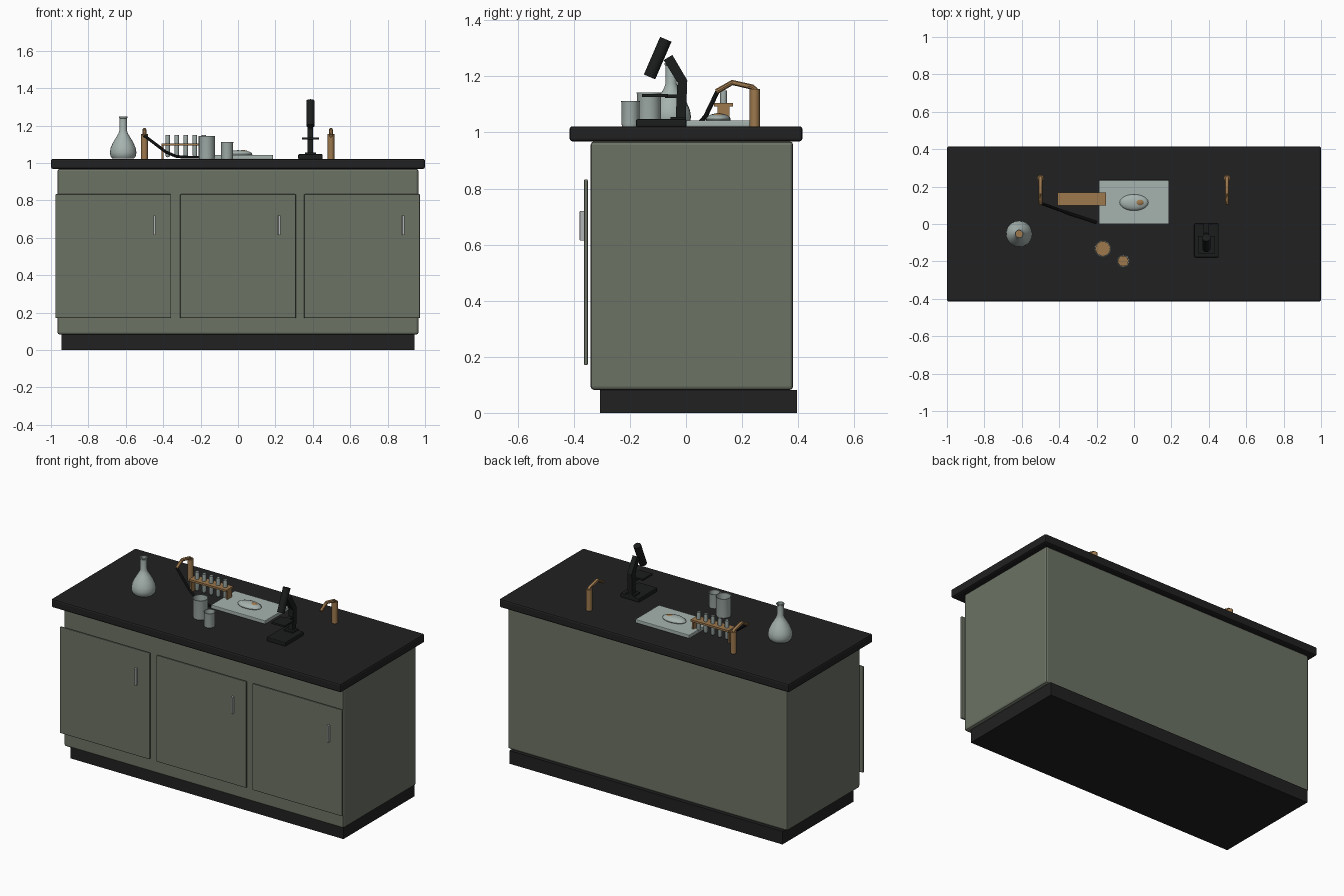
import bpy, bmesh, math
from mathutils import Vector, Matrix

if "Cube" in bpy.data.objects:
    bpy.data.objects.remove(bpy.data.objects["Cube"])


def mat(name, rgb):
    m = bpy.data.materials.new(name)
    m.diffuse_color = (*rgb, 1)
    m.use_nodes = True
    m.node_tree.nodes["Principled BSDF"].inputs["Base Color"].default_value = m.diffuse_color
    return m


GREEN = mat("sage_cabinet", (0.15, 0.17, 0.13))
BLACK = mat("black_worktop", (0.015, 0.015, 0.015))
DARK = mat("dark_metal", (0.011, 0.012, 0.012))
GLASS = mat("pale_glass", (0.38, 0.45, 0.43))
TAN = mat("brass_tan", (0.34, 0.19, 0.075))
STEEL = mat("steel", (0.45, 0.47, 0.47))


def finish(bm, name, material, smooth=True):
    bmesh.ops.recalc_face_normals(bm, faces=bm.faces[:])
    me = bpy.data.meshes.new(name)
    bm.to_mesh(me)
    bm.free()
    ob = bpy.data.objects.new(name, me)
    bpy.context.collection.objects.link(ob)
    me.materials.append(material)
    if smooth:
        for p in me.polygons:
            p.use_smooth = True
        me.set_sharp_from_angle(angle=math.radians(35))
    return ob


def box(name, lo, hi, material, bevel=0.0):
    bm = bmesh.new()
    bmesh.ops.create_cube(bm, size=1)
    lo, hi = Vector(lo), Vector(hi)
    for v in bm.verts:
        v.co = Vector([(lo[i] + hi[i]) / 2 + v.co[i] * (hi[i] - lo[i]) for i in range(3)])
    if bevel:
        bmesh.ops.bevel(bm, geom=bm.edges[:], offset=bevel, segments=2,
                        profile=0.5, affect='EDGES')
    return finish(bm, name, material, smooth=False)


def rod(name, points, radius, material, sides=12):
    """Round bar along a polyline."""
    bm = bmesh.new()
    pts = [Vector(p) for p in points]
    rings = []
    for i, p in enumerate(pts):
        d_in = (p - pts[i - 1]).normalized() if i else (pts[1] - p).normalized()
        d_out = (pts[i + 1] - p).normalized() if i < len(pts) - 1 else d_in
        d = (d_in + d_out).normalized()
        side = d.cross(Vector((0, 0, 1)))
        side = side.normalized() if side.length > 1e-4 else Vector((1, 0, 0))
        up = side.cross(d)
        rings.append([bm.verts.new(p + radius * (side * math.cos(a) + up * math.sin(a)))
                      for a in (2 * math.pi * k / sides for k in range(sides))])
    for a, b in zip(rings, rings[1:]):
        for k in range(sides):
            bm.faces.new((a[k], a[(k + 1) % sides], b[(k + 1) % sides], b[k]))
    bm.faces.new(rings[0])
    bm.faces.new(rings[-1])
    return finish(bm, name, material)


def lathe(name, x, y, profile, material, sides=20):
    """Revolve (radius, z) points; radius 0 closes on the axis."""
    bm = bmesh.new()
    verts = [bm.verts.new((r, 0, z)) for r, z in profile]
    edges = [bm.edges.new(e) for e in zip(verts, verts[1:])]
    bmesh.ops.spin(bm, geom=verts + edges, cent=(0, 0, 0), axis=(0, 0, 1),
                   angle=2 * math.pi, steps=sides, use_duplicate=False)
    bmesh.ops.remove_doubles(bm, verts=bm.verts[:], dist=1e-5)
    bmesh.ops.translate(bm, verts=bm.verts[:], vec=(x, y, 0))
    return finish(bm, name, material)


def ellipsoid(name, centre, radii, material):
    bm = bmesh.new()
    bmesh.ops.create_uvsphere(bm, u_segments=20, v_segments=10, radius=1)
    bmesh.ops.transform(bm, verts=bm.verts[:],
                        matrix=Matrix.Translation(centre) @ Matrix.Diagonal((*radii, 1)))
    return finish(bm, name, material)


# Bench: plinth, cabinet, worktop
box("plinth", (-0.943, -0.307, 0), (0.943, 0.395, 0.082), BLACK)
box("cabinet", (-0.965, -0.34, 0.082), (0.965, 0.382, 0.968), GREEN, 0.012)
box("worktop", (-1, -0.415, 0.968), (1, 0.415, 1.022), BLACK, 0.01)

# Doors with upright pulls
for i, x in enumerate((-0.667, 0, 0.663)):
    box(f"door_{i}", (x - 0.31, -0.364, 0.17), (x + 0.31, -0.35, 0.833), GREEN, 0.005)
    box(f"pull_{i}", (x + 0.215, -0.379, 0.614), (x + 0.227, -0.362, 0.72), STEEL, 0.002)

# Gas taps with bent spouts
for side, x in (("left", -0.5), ("right", 0.497)):
    rod(f"tap_post_{side}", [(x, 0.245, 1.02), (x, 0.245, 1.154)], 0.018, TAN)
    rod(f"tap_spout_{side}", [(x, 0.25, 1.15), (x, 0.235, 1.162), (x, 0.165, 1.178),
                              (x, 0.108, 1.145)], 0.01, TAN, 10)

# Rubber hose from the left tap
rod("hose", [(-0.5, 0.112, 1.145), (-0.44, 0.09, 1.1), (-0.385, 0.07, 1.058),
             (-0.33, 0.05, 1.035), (-0.29, 0.038, 1.031), (-0.2, 0.008, 1.03)], 0.008, DARK, 10)

# Dissection tray and specimen
box("tray", (-0.187, 0.0, 1.02), (0.187, 0.235, 1.043), GLASS, 0.004)
ellipsoid("specimen", (0, 0.115, 1.047), (0.077, 0.044, 0.021), GLASS)
ellipsoid("specimen_centre", (0.027, 0.115, 1.057), (0.028, 0.02, 0.012), TAN)

# Test tube rack
box("rack_bar", (-0.41, 0.1, 1.093), (-0.15, 0.168, 1.105), TAN)
for i, x in enumerate((-0.404, -0.156)):
    box(f"rack_end_{i}", (x - 0.006, 0.112, 1.022), (x + 0.006, 0.155, 1.095), TAN)
for i in range(5):
    lathe(f"test_tube_{i}", -0.376 + 0.0485 * i, 0.134,
          [(0, 1.03), (0.008, 1.032), (0.012, 1.04), (0.012, 1.15)], GLASS, 12)

# Beakers: thin wall, open top, liquid inside
for name, x, y, r, top, fill in (("large_beaker", -0.167, -0.132, 0.044, 1.143, 1.065),
                                 ("small_beaker", -0.058, -0.198, 0.033, 1.112, 1.06)):
    lathe(name, x, y, [(0, 1.022), (r - 0.003, 1.022), (r - 0.001, 1.03), (r - 0.001, top - 0.006),
                       (r + 0.001, top), (r - 0.003, top), (r - 0.004, 1.028), (0, 1.028)], GLASS)
    lathe(name + "_liquid", x, y, [(0, 1.029), (r - 0.005, 1.029), (r - 0.005, fill), (0, fill)], TAN)

# Flask with long neck and liquid
lathe("flask", -0.614, -0.053,
      [(0, 1.024), (0.058, 1.024), (0.067, 1.035), (0.071, 1.055), (0.067, 1.08), (0.055, 1.108),
       (0.037, 1.138), (0.025, 1.158), (0.02, 1.175), (0.02, 1.238), (0.023, 1.241), (0.023, 1.247),
       (0.018, 1.247), (0.018, 1.172), (0.052, 1.1), (0.066, 1.06), (0.055, 1.029), (0, 1.029)],
      GLASS, 24)
lathe("flask_liquid", -0.614, -0.053, [(0, 1.03), (0.054, 1.03), (0.064, 1.058), (0, 1.058)], TAN)

# Microscope: foot, bent arm, stage, tilted tube
MX = 0.387
box("microscope_foot", (MX - 0.065, -0.178, 1.02), (MX + 0.065, 0.002, 1.047), DARK, 0.005)
box("microscope_collar", (MX - 0.03, -0.055, 1.045), (MX + 0.03, 0.0, 1.055), DARK)


def arm(name, a, b, c, w):
    """Bent flat bar in the side plane, given its (y, z) centre line."""
    bm = bmesh.new()
    pts = [Vector(p) for p in (a, b, c)]
    rings = []
    for i, p in enumerate(pts):
        d = (pts[min(i + 1, 2)] - pts[max(i - 1, 0)]).normalized()
        n = Vector((-d.y, d.x)) * w
        rings.append([bm.verts.new((MX + sx * 0.015, p.x + s * n.x, p.y + s * n.y))
                      for sx, s in ((-1, -1), (1, -1), (1, 1), (-1, 1))])
    for r, q in zip(rings, rings[1:]):
        for k in range(4):
            bm.faces.new((r[k], r[(k + 1) % 4], q[(k + 1) % 4], q[k]))
    bm.faces.new(rings[0])
    bm.faces.new(rings[-1])
    return finish(bm, name, DARK, smooth=False)


arm("microscope_arm", (-0.019, 1.045), (-0.013, 1.182), (-0.064, 1.267), 0.018)
box("microscope_stage", (MX - 0.045, -0.157, 1.126), (MX + 0.045, -0.064, 1.137), DARK)
box("stage_bracket", (MX - 0.012, -0.075, 1.122), (MX + 0.012, -0.02, 1.136), DARK)
rod("microscope_tube", [(MX, -0.13, 1.198), (MX, -0.072, 1.332)], 0.022, DARK, 16)
